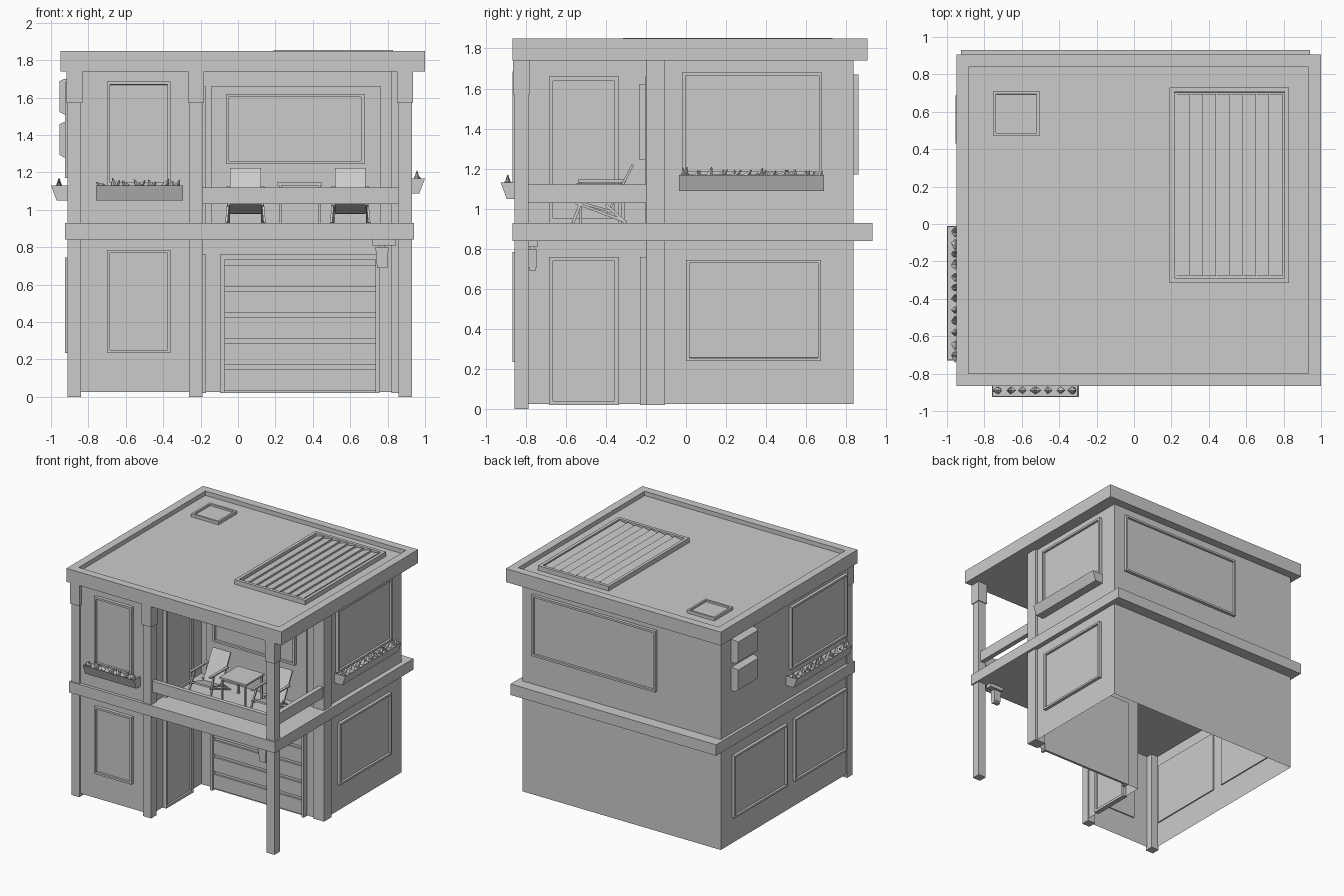
import bpy, bmesh, random
from mathutils import Vector, Matrix

if "Cube" in bpy.data.objects:
    bpy.data.objects.remove(bpy.data.objects["Cube"])

random.seed(4)


def finish(bm, name):
    bmesh.ops.recalc_face_normals(bm, faces=bm.faces[:])
    me = bpy.data.meshes.new(name)
    bm.to_mesh(me)
    bm.free()
    ob = bpy.data.objects.new(name, me)
    bpy.context.collection.objects.link(ob)
    return ob


def add_box(bm, a, b):
    a, b = Vector(a), Vector(b)
    m = Matrix.Translation((a + b) / 2) @ Matrix.Diagonal((*(b - a), 1))
    return bmesh.ops.create_cube(bm, size=1, matrix=m)["verts"]


def boxes(name, *pairs):
    bm = bmesh.new()
    for a, b in pairs:
        add_box(bm, a, b)
    return finish(bm, name)


def add_bar(bm, p, q, w, t):
    """Straight bar from p to q, w wide in x and t thick."""
    p, q = Vector(p), Vector(q)
    z = (q - p).normalized()
    y = z.cross(Vector((1, 0, 0))).normalized()
    x = y.cross(z)
    rot = Matrix((x, y, z)).transposed().to_4x4()
    m = Matrix.Translation((p + q) / 2) @ rot @ Matrix.Diagonal((w, t, (q - p).length, 1))
    bmesh.ops.create_cube(bm, size=1, matrix=m)


def tray(name, a, b, n, margin, depth, taper=None):
    """Box whose face along n is inset and sunk, leaving a raised frame."""
    bm = bmesh.new()
    add_box(bm, a, b)
    n = Vector(n)
    bm.normal_update()
    face = max(bm.faces, key=lambda f: f.normal.dot(n))
    for rim, sink in ((margin, 0), (0.0005, -depth)):
        bmesh.ops.inset_region(bm, faces=[face], thickness=rim)
        bmesh.ops.translate(bm, verts=face.verts[:], vec=n * sink)
    if taper:  # pull the outer bottom edge toward the wall
        t, low = Vector(taper), min(v.co.z for v in bm.verts)
        far = max(v.co.dot(t) for v in bm.verts)
        for v in bm.verts:
            if v.co.z < low + 1e-4 and v.co.dot(t) > far - 1e-4:
                v.co -= t * 0.03
    return finish(bm, name)


# L-shaped wall shell, open below
bm = bmesh.new()
plan = [(-.9, -.84), (-.2, -.84), (-.2, -.19), (.9, -.19), (.9, .835), (-.9, .835)]
for i, p in enumerate(plan):
    q = plan[(i + 1) % len(plan)]
    bm.faces.new([bm.verts.new((*c, z)) for c, z in ((p, .025), (q, .025), (q, 1.75), (p, 1.75))])
bmesh.ops.remove_doubles(bm, verts=bm.verts[:], dist=1e-4)
finish(bm, "walls")

# Floor slab and roof with parapet
boxes("floor_slab", ((-.925, -.865, .84), (.94, .93, .93)))
tray("roof", (-.95, -.865, 1.74), (1, .905, 1.85), (0, 0, 1), .093, .035)

# Front posts with caps, and the recess corner pillar
for name, x in (("left_post", -.875), ("middle_post", -.225), ("right_post", .893)):
    boxes(name, ((x - .036, -.855, 0), (x + .036, -.785, 1.74)),
          ((x - .043, -.864, 1.57), (x + .043, -.778, 1.745)))
boxes("recess_pillar", ((.82, -.2, .02), (.92, -.105, 1.745)))

# Balcony rails
boxes("balcony_rail", ((-.19, -.84, 1.03), (.86, -.805, 1.12)),
      ((.87, -.785, 1.03), (.91, -.2, 1.12)))

# Windows: raised frame with sunken pane
F, B, L, R = (0, -1, 0), (0, 1, 0), (-1, 0, 0), (1, 0, 0)
for name, a, b, n in (
        ("front_lower_window", (-.7, -.867, .235), (-.36, -.83, .785), F),
        ("front_upper_window", (-.7, -.867, 1.13), (-.36, -.83, 1.685), F),
        ("balcony_window", (-.065, -.235, 1.245), (.675, -.2, 1.62), F),
        ("back_window", (-.32, .83, 1.17), (.8, .86, 1.67), B),
        ("right_upper_window", (.89, -.02, 1.17), (.925, .68, 1.68), R),
        ("right_lower_window", (.89, 0, .24), (.925, .675, .745), R),
        ("left_upper_window", (-.925, -.78, 1.17), (-.89, -.05, 1.68), L),
        ("left_lower_window_a", (-.925, -.77, .235), (-.89, -.1, .745), L),
        ("left_lower_window_b", (-.925, .0, .235), (-.89, .69, .745), L)):
    tray(name, a, b, n, .023, .018)

# Side doors inside the recess and the balcony wall panel
for name, z0, z1 in (("lower_side_door", .02, .76), ("upper_side_door", .93, 1.66)):
    tray(name, (-.21, -.685, z0), (-.17, -.335, z1), R, .03, .015)
boxes("balcony_wall_panel", ((-.145, -.205, .93), (.765, -.18, 1.66)))

# Garage door: frame and slatted panels
boxes("garage_frame", ((-.095, -.23, .02), (-.07, -.18, .76)),
      ((.735, -.23, .02), (.757, -.18, .76)), ((-.07, -.23, .735), (.735, -.18, .76)))
boxes("garage_door", ((-.07, -.2, .02), (.735, -.18, .735)),
      *[((-.07, -.215, .035 + i * .139), (.735, -.19, .15 + i * .139)) for i in range(5)])

# Roof louvre unit: frame plus sawtooth slats, and roof hatch
tray("louvre_frame", (.19, -.315, 1.81), (.83, .73, 1.853), (0, 0, 1), .036, .025)
bm = bmesh.new()
for i in range(8):
    x0, x1 = .226 + i * .071, .226 + (i + 1) * .071
    prof = [(x0, 1.825), (x1, 1.825), (x1, 1.85), (x0, 1.835)]
    f = bm.faces.new([bm.verts.new((x, -.279, z)) for x, z in prof])
    ext = bmesh.ops.extrude_face_region(bm, geom=[f])
    bmesh.ops.translate(bm, vec=(0, .973, 0),
                        verts=[g for g in ext["geom"] if isinstance(g, bmesh.types.BMVert)])
finish(bm, "louvre_slats")
tray("roof_hatch", (-.755, .47, 1.81), (-.505, .71, 1.84), (0, 0, 1), .023, .015)

# Wall-mounted units with tapered fronts
for name, z in (("upper_wall_unit", 1.605), ("lower_wall_unit", 1.375)):
    bm = bmesh.new()
    add_box(bm, (-.93, .42, z - .095), (-.895, .7, z + .095))
    bm.normal_update()
    face = min(bm.faces, key=lambda f: f.normal.x)
    bmesh.ops.inset_region(bm, faces=[face], thickness=.018)
    bmesh.ops.translate(bm, verts=face.verts[:], vec=(-.025, 0, 0))
    finish(bm, name)

# Planter boxes with angular plants
for side, a, b, n in (("front", (-.76, -.925, 1.05), (-.295, -.83, 1.13), F),
                      ("left", (-1, -.73, 1.05), (-.89, -.01, 1.13), L),
                      ("right", (.89, -.035, 1.088), (1, .69, 1.168), R)):
    tray(side + "_planter", a, b, (0, 0, 1), .008, .015, n)
    a, b = Vector(a), Vector(b)
    k = 0 if side == "front" else 1
    mid = (a + b) / 2 + Vector(n) * .012
    count = int((b[k] - a[k]) / .06)
    bm = bmesh.new()
    for i in range(count):
        c = Vector((mid.x, mid.y, b.z - .012))
        c[k] = a[k] + (i + .5) * (b[k] - a[k]) / count
        if i % 3 == 0:
            m = Matrix.Translation(c + Vector((0, 0, .006))) @ Matrix.Scale(random.uniform(.018, .024), 4)
            bmesh.ops.create_icosphere(bm, subdivisions=1, radius=1, matrix=m)
        for j in range(2):
            tilt = Matrix.Rotation(random.uniform(-1, 1), 4, 'Y' if k == 0 else 'X')
            h = random.uniform(.035, .055)
            m = Matrix.Translation(c) @ tilt @ Matrix.Translation((0, 0, h / 2))
            bmesh.ops.create_cone(bm, cap_ends=True, segments=4, radius1=.02, radius2=.002,
                                  depth=h, matrix=m)
    finish(bm, side + "_plants")

# Balcony chairs
for name, x in (("left_chair", .04), ("right_chair", .6)):
    bm = bmesh.new()
    add_bar(bm, (x, -.39, .98), (x, -.265, 1.22), .165, .012)   # back
    add_bar(bm, (x, -.54, 1.035), (x, -.37, .985), .165, .012)  # seat
    for s in (-1, 1):
        o = x + s * .09
        add_bar(bm, (o, -.55, 1.12), (o, -.32, 1.12), .022, .01)           # arm
        add_bar(bm, (o + s * .012, -.565, .93), (o - s * .005, -.49, 1.12), .012, .014)
        add_bar(bm, (o, -.55, 1.03), (o, -.3, .935), .012, .014)
        add_bar(bm, (o + s * .008, -.30, .93), (o - s * .005, -.40, 1.02), .012, .014)
    finish(bm, name)

# Table
boxes("table", ((.21, -.54, 1.13), (.45, -.3, 1.145)),
      *[((x - .007, y - .007, .93), (x + .007, y + .007, 1.13))
        for x in (.225, .435) for y in (-.525, -.315)])

# Hanging lantern under the balcony
boxes("lantern_mount", ((.72, -.79, .81), (.845, -.74, .845)))
bm = bmesh.new()
for v in add_box(bm, (.735, -.787, .705), (.805, -.745, .80)):
    if v.co.z < .75:
        v.co.x = .77 + (v.co.x - .77) * .8
add_box(bm, (.742, -.782, .69), (.798, -.75, .705))
add_box(bm, (.755, -.775, .79), (.785, -.757, .82))
finish(bm, "lantern")
